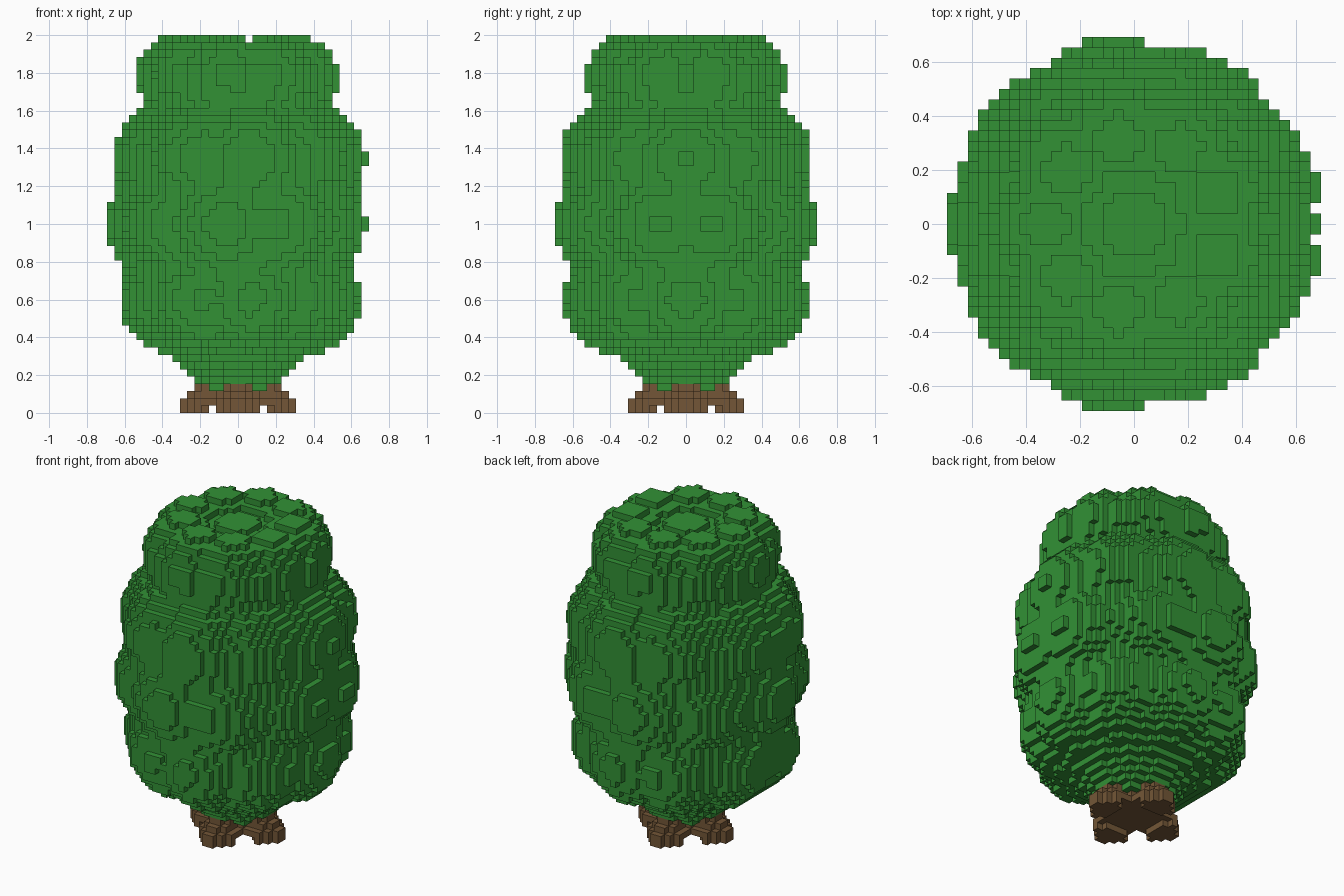
import bpy, math

cube = bpy.data.objects.get("Cube")
if cube:
    bpy.data.objects.remove(cube, do_unlink=True)

V = 2 / 52            # block size
HALF, ROWS = 18, 52   # blocks from centre to side, blocks in height


def material(name, rgb):
    m = bpy.data.materials.new(name)
    m.use_nodes = True
    m.diffuse_color = (*rgb, 1)
    bsdf = m.node_tree.nodes["Principled BSDF"]
    bsdf.inputs["Base Color"].default_value = (*rgb, 1)
    bsdf.inputs["Roughness"].default_value = 0.9
    return m


leaf_green = material("leaf green", (0.032, 0.285, 0.036))
bark_brown = material("bark brown", (0.172, 0.094, 0.038))

# Inner body of the crown: (height, radius)
PROFILE = [(0.12, 0.19), (0.16, 0.21), (0.215, 0.26), (0.25, 0.30), (0.29, 0.36),
           (0.33, 0.42), (0.37, 0.49), (0.45, 0.55), (0.60, 0.59), (0.75, 0.61),
           (1.00, 0.63), (1.15, 0.64), (1.40, 0.638), (1.50, 0.59), (1.60, 0.51),
           (1.66, 0.505), (1.68, 0.522), (1.83, 0.522), (1.86, 0.46), (1.90, 0.40)]


def crown_radius(z):
    for (z0, r0), (z1, r1) in zip(PROFILE, PROFILE[1:]):
        if z0 <= z <= z1:
            return r0 + (r1 - r0) * (z - z0) / (z1 - z0)
    return 0


# Leaf clumps bulging out of the crown: (x, y, z, radius)
clumps = [(0, 0, 1.70, 0.27)]


def clump_ring(phase, dist, z, radius):
    for i in range(9):
        a = math.radians(phase + 40 * i)
        clumps.append((dist * math.cos(a), dist * math.sin(a), z, radius))


clump_ring(20, 0.325, 1.79, 0.21)
clump_ring(0, 0.355, 1.345, 0.32)
clump_ring(20, 0.38, 1.00, 0.32)
clump_ring(0, 0.365, 0.60, 0.287)


def in_crown(x, y, z):
    if z < 0.12:
        return False
    if math.hypot(x, y) < crown_radius(z):
        return True
    return any((x - a) ** 2 + (y - b) ** 2 + (z - c) ** 2 < r * r
               for a, b, c, r in clumps)


# Root rows from the ground up: (inner end, outer end, half width)
ROOTS = [(0.154, 0.308, 0.115), (0.0, 0.308, 0.115),
         (0.0, 0.27, 0.077), (0.0, 0.231, 0.077)]


def in_trunk(x, y, z):
    row = int(z / V)
    if row >= len(ROOTS):
        return False
    if row > 0 and math.hypot(x, y) < 0.14:
        return True
    inner, outer, half = ROOTS[row]
    along, across = max(abs(x), abs(y)), min(abs(x), abs(y))
    rounded = along + across < outer + 0.01 and along - across > inner - 0.06
    return inner < along < outer and across < half and rounded


# Fill the block grid
blocks = {}
for i in range(-HALF, HALF):
    for j in range(-HALF, HALF):
        for k in range(ROWS):
            p = ((i + 0.5) * V, (j + 0.5) * V, (k + 0.5) * V)
            if in_trunk(*p):
                blocks[i, j, k] = "trunk"
            elif in_crown(*p):
                blocks[i, j, k] = "crown"


def build(name, mat):
    """Skin all outer faces of the blocks of one part."""
    index, faces = {}, []
    for cell, part in blocks.items():
        if part != name:
            continue
        for axis in range(3):
            for side in (0, 1):
                near = list(cell)
                near[axis] += 2 * side - 1
                if tuple(near) in blocks:
                    continue
                u, v = (axis + 1) % 3, (axis + 2) % 3
                face = []
                for du, dv in ((0, 0), (1, 0), (1, 1), (0, 1)):
                    c = list(cell)
                    c[axis] += side
                    c[u] += du
                    c[v] += dv
                    face.append(index.setdefault(tuple(c), len(index)))
                faces.append(face if side else face[::-1])
    mesh = bpy.data.meshes.new(name)
    mesh.from_pydata([[n * V for n in c] for c in index], [], faces)
    mesh.materials.append(mat)
    obj = bpy.data.objects.new(name, mesh)
    bpy.context.collection.objects.link(obj)


build("crown", leaf_green)
build("trunk", bark_brown)
